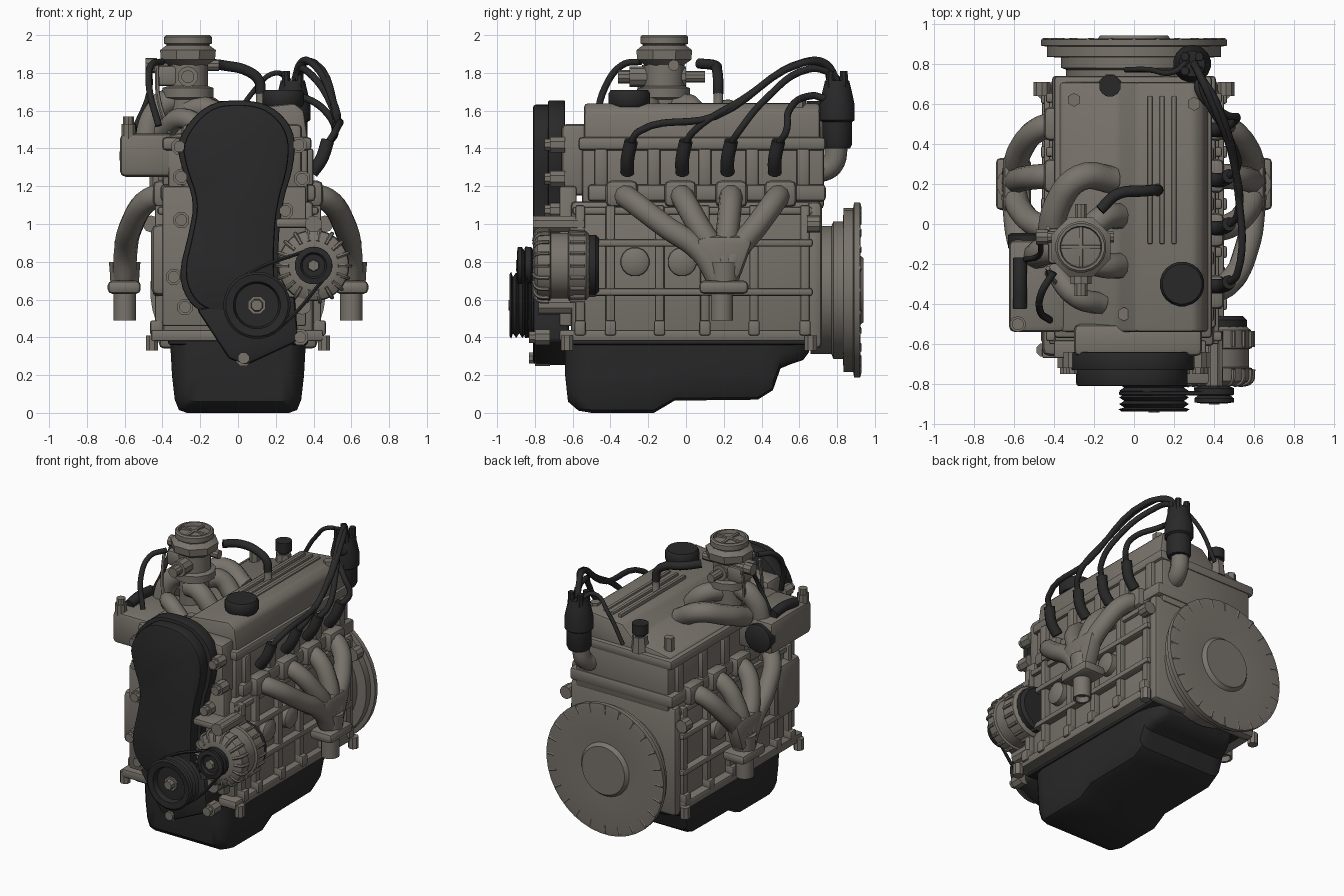
import bpy, bmesh, math

if "Cube" in bpy.data.objects:
    bpy.data.objects.remove(bpy.data.objects["Cube"])

def material(name, col):
    m = bpy.data.materials.new(name)
    m.diffuse_color = (*col, 1)
    m.use_nodes = True
    m.node_tree.nodes["Principled BSDF"].inputs["Base Color"].default_value = m.diffuse_color
    return m

GREY = material("warm_grey_metal", (0.19, 0.172, 0.148))
BLACK = material("black_plastic", (0.022, 0.022, 0.023))

def place(axis, u, v, t):
    return {'x': (t, u, v), 'y': (u, t, v), 'z': (u, v, t)}[axis]

def finish(name, me, mat, angle=35):
    me.materials.clear()
    me.materials.append(mat)
    me.shade_smooth()
    me.set_sharp_from_angle(angle=math.radians(angle))
    ob = bpy.data.objects.new(name, me)
    bpy.context.collection.objects.link(ob)
    return ob

def from_bm(name, bm, mat, bevel=0):
    bmesh.ops.recalc_face_normals(bm, faces=bm.faces[:])
    if bevel:
        es = [e for e in bm.edges if e.calc_face_angle(0) > 0.6]
        bmesh.ops.bevel(bm, geom=es, offset=bevel, segments=2, profile=0.5,
                        affect='EDGES', clamp_overlap=True)
    me = bpy.data.meshes.new(name)
    bm.to_mesh(me)
    bm.free()
    return finish(name, me, mat)

def loft(name, rings, mat, bevel=0):
    """Skin a row of equal rings of 3D points and cap both ends."""
    bm = bmesh.new()
    rows = [[bm.verts.new(p) for p in ring] for ring in rings]
    n = len(rows[0])
    for p, q in zip(rows, rows[1:]):
        for i in range(n):
            j = (i + 1) % n
            bm.faces.new((p[i], p[j], q[j], q[i]))
    bm.faces.new(rows[0])
    bm.faces.new(rows[-1])
    return from_bm(name, bm, mat, bevel)

def prism(name, pts, axis, a, b, mat, bevel=0):
    return loft(name, [[place(axis, u, v, t) for u, v in pts] for t in (a, b)], mat, bevel)

def box(name, x, y, z, mat=GREY, bevel=0.012):
    pts = [(x[0], y[0]), (x[1], y[0]), (x[1], y[1]), (x[0], y[1])]
    return prism(name, pts, 'z', z[0], z[1], mat, bevel)

def side(s, a, b):
    return tuple(sorted((s * a, s * b)))

def lathe(name, c, axis, prof, mat=GREY, n=24):
    """Revolve (radius, position) pairs about a line through c."""
    ang = [math.tau * (i + .5) / n for i in range(n)]
    return loft(name, [[place(axis, c[0] + r * math.cos(a), c[1] + r * math.sin(a), t) for a in ang]
                       for r, t in prof], mat)

def tube(name, pts, r, mat=GREY, closed=False, res=3):
    cu = bpy.data.curves.new(name + "_path", 'CURVE')
    cu.dimensions = '3D'
    cu.bevel_depth, cu.bevel_resolution, cu.resolution_u = r, res, 6
    cu.use_fill_caps = True
    sp = cu.splines.new('BEZIER')
    sp.bezier_points.add(len(pts) - 1)
    for bp, p in zip(sp.bezier_points, pts):
        bp.co = p
        bp.handle_left_type = bp.handle_right_type = 'AUTO'
    sp.use_cyclic_u = closed
    tmp = bpy.data.objects.new(name + "_path", cu)
    bpy.context.collection.objects.link(tmp)
    dg = bpy.context.evaluated_depsgraph_get()
    me = bpy.data.meshes.new_from_object(tmp.evaluated_get(dg))
    bpy.data.objects.remove(tmp)
    return finish(name, me, mat, 50)

def chaikin(pts, times=2):
    for _ in range(times):
        out = []
        for p, q in zip(pts, pts[1:] + pts[:1]):
            out += [(.75 * p[0] + .25 * q[0], .75 * p[1] + .25 * q[1]),
                    (.25 * p[0] + .75 * q[0], .25 * p[1] + .75 * q[1])]
        pts = out
    return pts

# oil pan: rounded sections (y, bottom height, half width) from front to back
rings = []
for y, zb, w in ((-.64, .2, .27), (-.625, .06, .3), (-.57, .012, .345), (-.5, 0, .36), (-.17, 0, .36), (-.06, .065, .36),
                 (.38, .07, .36), (.46, .12, .36), (.5, .235, .355), (.56, .26, .34), (.62, .28, .31), (.65, .32, .28)):
    h = .39 - zb
    half = [(w, .39), (w * .97, zb + h * .5), (w * .93, zb + h * .18), (w * .87, zb + h * .04), (w * .75, zb)]
    rings.append([(x, y, z) for x, z in half] + [(-x, y, z) for x, z in reversed(half)])
loft("oil_pan", rings, BLACK)
box("oil_pan_rim", (-.37, .37), (-.64, .65), (.36, .39), BLACK)

# engine block with flange, ribs and core plugs
box("engine_block", (-.40, .40), (-.61, .68), (.38, 1.12), bevel=.025)
box("block_bottom_flange", (-.46, .45), (-.67, .66), (.38, .44))
for s in (1, -1):
    for z, d in ((.64, .45), (.9, .45), (1.07, .425)):
        box("block_rail", side(s, .36, d), (-.6, .67), (z - .02, z + .02))
    for y in (-.56, -.4, -.14, .1, .36, .63):
        box("block_rib", side(s, .36, .44), (y - .025, y + .025), (.41, 1.1))
        box("flange_boss", side(s, .4, .465), (y - .03, y + .03), (.41, .49))
    for y in (-.27, -.02, .23):
        lathe("core_plug", (y, .8), 'x', [(.08, s * .36), (.075, s * .44), (.05, s * .455)], n=16)
    for y in (-.63, .66):
        lathe("flange_ear", (s * .455, y), 'z', [(.035, .33), (.035, .41)], n=8)
    lathe("bellhousing_ear", (s * .46, 1.0), 'y', [(.045, .64), (.045, .71)], n=10)
box("front_plate", (-.40, .36), (-.67, -.58), (.46, 1.2))
box("front_pump_housing", (-.46, -.2), (-.66, -.4), (.62, 1.0), bevel=.04)
box("rear_plate", (-.42, .42), (.64, .72), (.34, 1.12), bevel=.03)

# cylinder head
box("cylinder_head", (-.37, .37), (-.55, .73), (1.08, 1.44), bevel=.02)
box("head_lower_rail", (-.41, .41), (-.52, .74), (1.12, 1.21), bevel=.02)
box("head_upper_rail", (-.40, .39), (-.57, .74), (1.39, 1.46), bevel=.02)
box("camshaft_front_housing", (-.3, .34), (-.66, -.5), (1.15, 1.53), bevel=.03)
for s in (1, -1):
    for y in (-.45, -.17, .1, .35, .62):
        box("head_boss", side(s, .33, .4), (y - .035, y + .035), (1.2, 1.4), bevel=.015)

# valve cover: low left side, raised right side with ridges
prism("valve_cover", [(-.38, 1.42), (-.37, 1.47), (-.08, 1.52), (.01, 1.61), (.3, 1.64), (.35, 1.6), (.375, 1.42)],
      'y', -.54, .71, GREY, .02)
for x in (.08, .14, .2):
    box("cover_ridge", (x - .012, x + .012), (-.1, .64), (1.6, 1.64), bevel=.006)
lathe("oil_filler_cap", (.24, -.3), 'z', [(.1, 1.62), (.112, 1.64), (.112, 1.69), (.1, 1.71)], BLACK, 20)
lathe("rear_sensor_base", (-.12, .69), 'z', [(.06, 1.45), (.05, 1.56)], n=8)
lathe("rear_sensor", (-.12, .69), 'z', [(.035, 1.55), (.035, 1.58), (.055, 1.58), (.055, 1.65)], BLACK, 12)
for x, y in ((-.05, -.45), (-.3, .62), (.3, .6)):
    lathe("cover_bolt", (x, y), 'z', [(.035, 1.46), (.035, 1.57 if x < 0 else 1.655)], n=6)

# timing belt cover
outline = chaikin([(.02, 1.66), (.18, 1.63), (.3, 1.5), (.3, 1.32), (.23, 1.1), (.21, .85), (.22, .6), (.1, .49),
                   (-.1, .5), (-.25, .56), (-.32, .72), (-.26, .95), (-.23, 1.12), (-.3, 1.3), (-.33, 1.45), (-.17, 1.64)])
prism("timing_cover_rim", outline, 'y', -.73, -.64, BLACK, .008)
prism("timing_cover", [(x * .9 - .002, 1.08 + (z - 1.08) * .96) for x, z in outline], 'y', -.81, -.7, BLACK, .014)
prism("lower_front_cover", [(-.22, .55), (-.05, .29), (.04, .25), (.32, .38), (.3, .62)], 'y', -.81, -.62, BLACK, .02)
for x, z in ((-.31, 1.41), (-.3, 1.25), (-.3, 1.02), (-.34, .72), (-.28, .56), (.32, 1.42), (.34, 1.24),
             (.25, 1.07), (.03, .29), (.33, .4)):
    y = -.83 if z < .45 else -.75
    lathe("cover_bolt", (x, z), 'y', [(.045, y + .11), (.045, y + .03), (.032, y + .03), (.032, y)], n=8)

# crank pulley with belt grooves
prof = [(.13, -.78)]
for i in range(4):
    prof += [(.175, -.80 - i * .033), (.15, -.817 - i * .033)]
prof += [(.178, -.925), (.165, -.935), (.125, -.93), (.115, -.895), (.06, -.895)]
lathe("crank_pulley", (.1, .57), 'y', prof, BLACK, 28)
lathe("crank_bolt", (.1, .57), 'y', [(.05, -.89), (.05, -.91), (.035, -.91), (.03, -.94)], n=8)

# alternator with two finned shells, pulley and belt
AX, AZ = .4, .78
lathe("alternator_body", (AX, AZ), 'y', [(.1, -.81), (.15, -.805), (.185, -.785), (.19, -.72), (.175, -.715), (.175, -.625),
                                         (.19, -.62), (.185, -.53), (.15, -.5)], n=24)
lathe("alternator_back", (AX, AZ), 'y', [(.165, -.58), (.165, -.48), (.145, -.46)], BLACK, 20)
lathe("alternator_pulley", (AX, AZ), 'y', [(.06, -.8), (.1, -.82), (.1, -.84), (.08, -.855), (.1, -.87), (.1, -.89),
                                           (.07, -.895), (.06, -.88)], BLACK, 20)
lathe("alternator_nut", (AX, AZ), 'y', [(.035, -.87), (.03, -.9)], n=6)
for i in range(18):
    a = math.tau * i / 18
    c, s = math.cos(a), math.sin(a)
    tube("alternator_fin", [(AX + r * c, y, AZ + r * s) for r, y in ((.13, -.805), (.185, -.785), (.195, -.725))], .011, res=1)
    tube("alternator_fin", [(AX + .192 * c, y, AZ + .192 * s) for y in (-.615, -.535)], .011, res=1)
box("alternator_bracket", (.2, .44), (-.8, -.55), (.98, 1.03), bevel=.015)
lathe("bracket_bolt", (.4, 1.0), 'y', [(.045, -.81), (.045, -.54)], n=8)
lathe("alternator_mount", (.34, .57), 'y', [(.05, -.78), (.05, -.55)], n=10)
th = math.atan2(.21, .3)
belt = []
for cx, cz, r, a0 in ((.1, .57, .165, th + math.pi / 2), (AX, AZ, .09, th - math.pi / 2)):
    for k in range(7):
        a = a0 + math.pi * k / 6
        belt.append((cx + r * math.cos(a), -.845, cz + r * math.sin(a)))
tube("drive_belt", belt, .011, BLACK, True, 1)

# flywheel and bell
lathe("flywheel", (0, .65), 'y', [(.34, .66), (.34, .77), (.365, .78), (.365, .83), (.435, .835), (.435, .885), (.465, .89),
                                  (.465, .92), (.43, .925), (.19, .915), (.17, .94), (.15, .94)], n=40)
for i in range(24):
    a = math.tau * i / 24
    c, s = math.cos(a), math.sin(a)
    tube("flywheel_notch", [(.4 * c, .918, .65 + .4 * s), (.458 * c, .918, .65 + .458 * s)], .01, GREY, res=1)

# exhaust manifolds, one on each side
for s in (1, -1):
    for yp in (-.34, -.03, .24, .5):
        mix = lambda k: yp + (.2 - yp) * k
        box("port_flange", side(s, .36, .45), (yp - .085, yp + .085), (1.09, 1.23), bevel=.03)
        tube("exhaust_runner", [(s * .37, yp, 1.16), (s * .47, mix(.08), 1.13), (s * .565, mix(.42), .99),
                                (s * .595, mix(.78), .85), (s * .6, mix(.95), .7)], .062)
    prism("exhaust_junction", [(.04, .92), (.12, .94), (.28, .94), (.36, .92), (.28, .7), (.12, .7)], 'x',
          s * .545, s * .655, GREY, .035)
    lathe("exhaust_collector", (s * .6, .2), 'z', [(.085, .8), (.08, .74), (.075, .65)], n=16)
    box("exhaust_flange", side(s, .515, .69), (.07, .33), (.63, .7), bevel=.025)
    lathe("exhaust_outlet", (s * .6, .19), 'z', [(.06, .66), (.06, .49), (.045, .49), (.045, .53)], n=16)

# intake box on the left with its black end cap
box("intake_box", (-.625, -.34), (-.54, -.08), (1.25, 1.48), bevel=.03)
lathe("intake_end_cap", (-.53, 1.36), 'y', [(.1, -.12), (.1, -.055), (.085, -.045)], BLACK, 16)
lathe("intake_box_post", (-.58, -.5), 'z', [(.04, 1.44), (.04, 1.53), (.03, 1.53), (.03, 1.57)], n=10)
tube("intake_box_hose", [(-.57, -.42, 1.49), (-.57, -.3, 1.51), (-.57, -.17, 1.5)], .035, BLACK)
lathe("intake_support", (-.42, -.3), 'z', [(.05, 1.1), (.05, 1.3)], n=10)

# intake runners below the carburettor
CX, CY = -.265, -.115
tube("intake_runner", [(-.42, -.08, 1.48), (-.38, .1, 1.55), (-.27, .23, 1.59), (-.1, .22, 1.5)], .068)
tube("intake_runner", [(CX, CY, 1.6), (-.17, .02, 1.62), (-.05, .04, 1.5)], .065)
tube("intake_runner", [(CX, CY - .05, 1.6), (-.17, -.2, 1.61), (-.05, -.21, 1.5)], .065)
tube("intake_runner", [(-.4, -.22, 1.48), (-.29, -.36, 1.56), (-.16, -.4, 1.48)], .055)
tube("intake_arch", [(-.49, -.16, 1.43), (-.45, -.14, 1.58), (-.36, -.12, 1.65), (CX, CY, 1.66)], .07)

# carburettor with open, crossed top
lathe("carburettor_base", (CX, CY), 'z', [(.1, 1.45), (.1, 1.66), (.14, 1.67), (.14, 1.72), (.11, 1.73), (.11, 1.85)], n=12)
lathe("carburettor_flange", (CX, CY), 'z', [(.11, 1.84), (.155, 1.87), (.16, 1.92), (.125, 1.945)], n=8)
lathe("carburettor_top", (CX, CY), 'z', [(.115, 1.92), (.115, 1.95), (.128, 1.955), (.128, 1.99), (.118, 2.0),
                                         (.105, 2.0), (.1, 1.975), (.03, 1.985)], n=20)
box("carburettor_bar", (CX - .1, CX + .1), (CY - .01, CY + .01), (1.95, 1.992), bevel=.004)
box("carburettor_bar", (CX - .01, CX + .01), (CY - .1, CY + .1), (1.95, 1.992), bevel=.004)
box("float_chamber", (-.43, -.3), (-.2, -.02), (1.73, 1.84), bevel=.02)
lathe("fuel_inlet", (CX, 1.78), 'y', [(.035, -.36), (.035, -.3), (.055, -.3), (.055, 0), (.03, 0), (.03, .1)], n=10)
lathe("carburettor_nozzle", (CY + .05, 1.84), 'x', [(.04, -.49), (.04, -.43), (.03, -.43), (.03, -.1)], n=10)
for y in (-.22, -.02):
    tube("throttle_rod", [(-.43, y, 1.84), (-.42, y - .04, 1.66), (-.36, y - .1, 1.48)], .012, GREY, res=1)

# small hoses
tube("breather_hose", [(-.17, .07, 1.85), (-.08, .15, 1.84), (.05, .165, 1.81), (.11, .17, 1.76), (.12, .17, 1.69)], .028, BLACK)
lathe("breather_spigot", (.12, .17), 'z', [(.04, 1.6), (.025, 1.64), (.025, 1.7)], n=10)
tube("vacuum_hose", [(-.4, -.24, 1.86), (-.46, -.34, 1.84), (-.47, -.43, 1.72), (-.42, -.48, 1.52)], .018, BLACK)
tube("vacuum_hose", [(-.47, -.07, 1.84), (-.47, -.15, 1.7), (-.55, -.18, 1.5)], .014, BLACK)

# distributor at the rear
tube("distributor_base", [(.25, .68, 1.27), (.27, .77, 1.31), (.28, .8, 1.44)], .06)
lathe("distributor", (.29, .8), 'z', [(.07, 1.4), (.08, 1.42), (.08, 1.54), (.095, 1.55), (.095, 1.63), (.08, 1.7), (.065, 1.76)],
      BLACK, 16)
for i in range(4):
    a = math.tau * (i + .5) / 4
    lathe("distributor_tower", (.29 + .05 * math.cos(a), .8 + .05 * math.sin(a)), 'z', [(.028, 1.65), (.022, 1.81)], BLACK, 8)

# spark plug boots and leads: (plug y, height halfway, peak height)
for i, (y, zm, peak) in enumerate(((-.31, 1.57, 1.85), (-.02, 1.66, 1.86), (.22, 1.66, 1.82), (.47, 1.6, 1.68))):
    tube("plug_boot", [(.39, y, 1.27), (.44, y, 1.34), (.475, y + .02, 1.44)], .036, BLACK)
    m = y + (.62 - y) * .5
    tube("plug_lead", [(.47, y + .015, 1.42), (.515, y + .06, 1.49), (.52 - .02 * i, m, zm),
                       (.41 - .03 * i, .61 + .02 * i, peak), (.33, .74, peak - .01), (.3, .8, 1.76)], .019, BLACK)
tube("coil_lead", [(.27, .82, 1.76), (.2, .76, 1.8), (.08, .77, 1.7), (-.04, .77, 1.5)], .014, BLACK)
